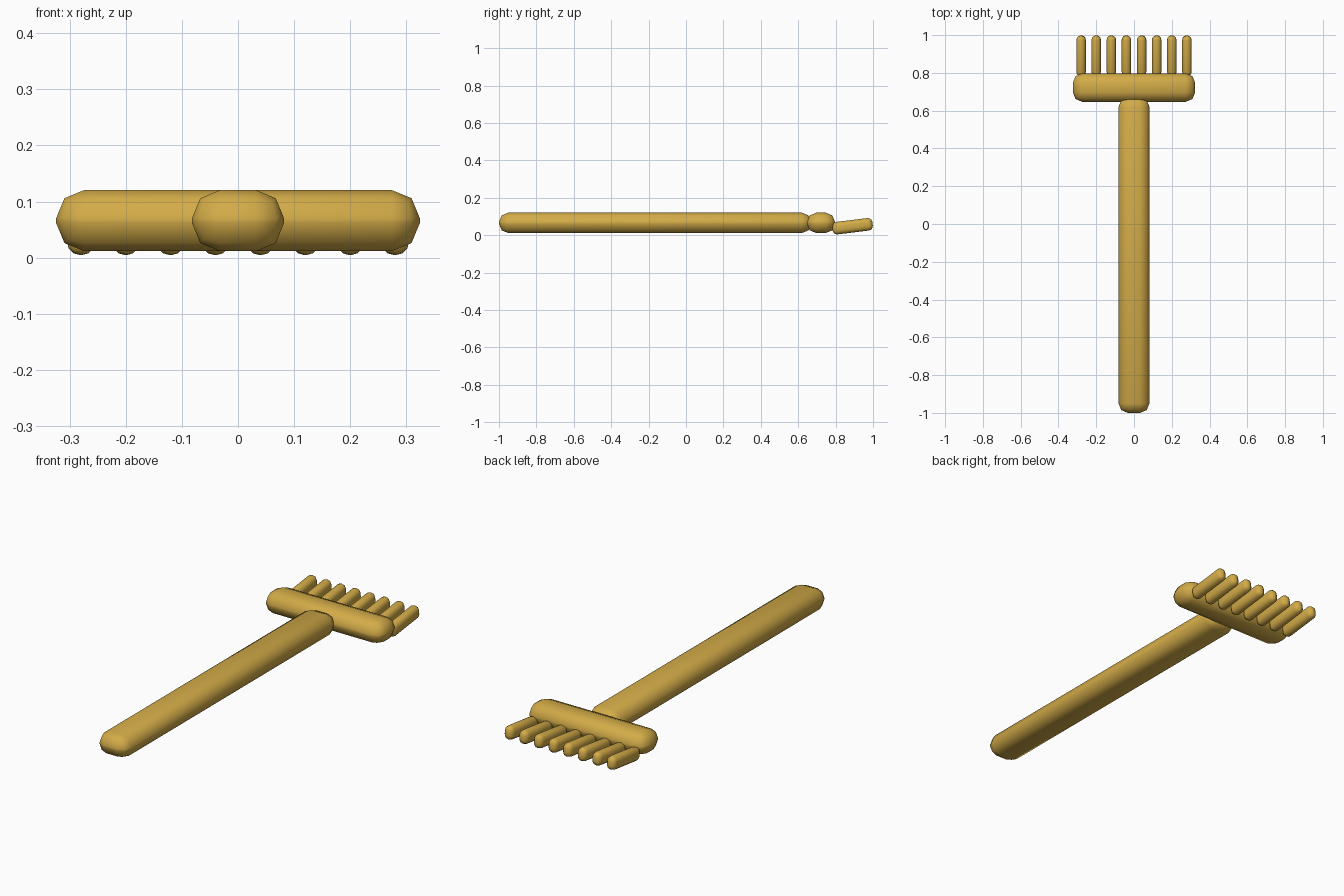
import bpy
from math import radians

cube = bpy.data.objects.get("Cube")
if cube:
    bpy.data.objects.remove(cube, do_unlink=True)

# Single golden wood colour
wood = bpy.data.materials.new("golden_wood")
wood.use_nodes = True
colour = (0.65, 0.41, 0.065, 1)
wood.diffuse_color = colour
wood.node_tree.nodes["Principled BSDF"].inputs["Base Color"].default_value = colour


def rounded_bar(name, center, size, bevel, segments=2, tilt=0):
    """Box with rounded edges, tilted about x."""
    bpy.ops.mesh.primitive_cube_add(size=1, location=center, rotation=(tilt, 0, 0))
    bar = bpy.context.object
    bar.name = name
    bar.scale = size
    bpy.ops.object.transform_apply(location=False, rotation=False, scale=True)
    mod = bar.modifiers.new("rounding", "BEVEL")
    mod.width = bevel
    mod.segments = segments
    bpy.ops.object.modifier_apply(modifier=mod.name)
    bpy.ops.object.shade_smooth_by_angle(angle=radians(50))
    bar.data.materials.append(wood)
    return bar


# Handle and crossbar
rounded_bar("handle", (0, -0.165, 0.066), (0.164, 1.67, 0.109), 0.05)
rounded_bar("crossbar", (0, 0.722, 0.066), (0.648, 0.15, 0.109), 0.05)

# Row of eight teeth, tips tilted slightly up
for i in range(8):
    x = -0.28 + 0.08 * i
    rounded_bar(f"tooth_{i + 1}", (x, 0.89, 0.048), (0.05, 0.217, 0.067), 0.024, 3, radians(7))
